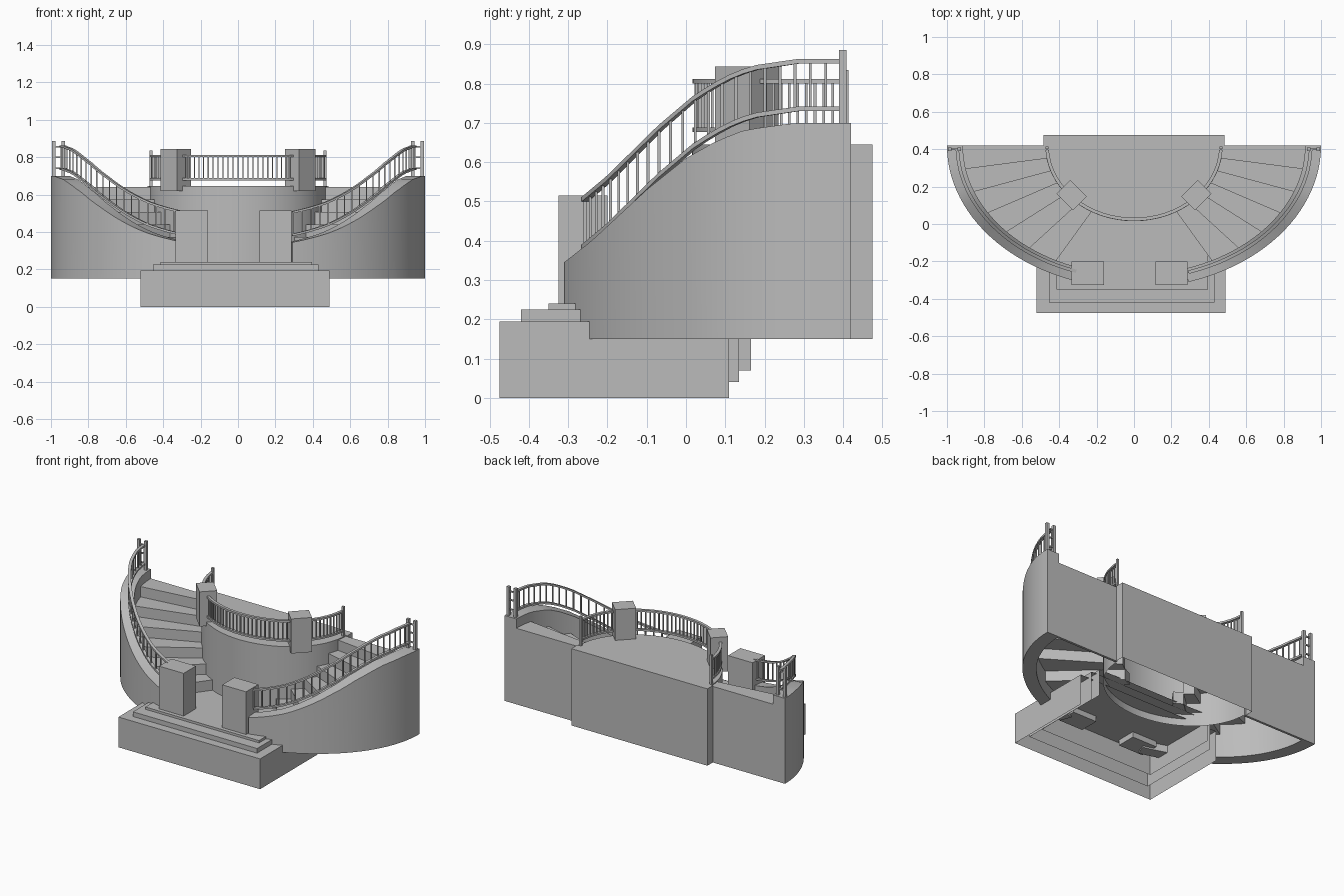
import bpy, bmesh
from math import sin, cos, pi, radians
from mathutils import Matrix, Vector

cube = bpy.data.objects.get("Cube")
if cube:
    bpy.data.objects.remove(cube)

GREY = (0.5, 0.5, 0.5, 1)
stone = bpy.data.materials.new("stone_grey")
stone.use_nodes = True
stone.diffuse_color = GREY
stone.node_tree.nodes["Principled BSDF"].inputs["Base Color"].default_value = GREY

BACK = 0.42            # y of the line where the curved parts end
DRUM_TOP = 0.645
WALL_LOW = 0.15
made = []


def finish(name, bm):
    bmesh.ops.recalc_face_normals(bm, faces=bm.faces)
    mesh = bpy.data.meshes.new(name)
    bm.to_mesh(mesh)
    bm.free()
    mesh.materials.append(stone)
    ob = bpy.data.objects.new(name, mesh)
    bpy.context.collection.objects.link(ob)
    made.append(ob)
    return ob


def add_box(bm, lo, hi, turn=0):
    lo, hi = Vector(lo), Vector(hi)
    m = (Matrix.Translation((lo + hi) / 2) @ Matrix.Rotation(turn, 4, 'Z')
         @ Matrix.Diagonal((*(hi - lo), 1)))
    return bmesh.ops.create_cube(bm, size=1, matrix=m)


def box(name, lo, hi, turn=0):
    bm = bmesh.new()
    add_box(bm, lo, hi, turn)
    return finish(name, bm)


def add_loft(bm, sections):
    """Skin a row of equal cross-sections and cap both ends."""
    rows = [[bm.verts.new(p) for p in s] for s in sections]
    n = len(rows[0])
    for a, b in zip(rows, rows[1:]):
        for i in range(n):
            j = (i + 1) % n
            bm.faces.new((a[i], a[j], b[j], b[i]))
    bm.faces.new(rows[0])
    bm.faces.new(rows[-1][::-1])


def ellipse(a, b, t, side=1):
    return side * a * sin(t), BACK - b * cos(t)


def band(a0, b0, a1, b1, t, side, low, high):
    """Rectangular cross-section between two ellipses at angle t."""
    p, q = ellipse(a0, b0, t, side), ellipse(a1, b1, t, side)
    return [(*p, low), (*q, low), (*q, high), (*p, high)]


def spread(a, b, n):
    return [a + (b - a) * i / n for i in range(n + 1)]


# Slope of the outer wall: height by depth
SLOPE = [(-0.31, 0.345), (-0.24, 0.40), (-0.1, 0.53), (0, 0.61), (0.08, 0.655),
         (0.15, 0.682), (0.28, 0.70), (0.43, 0.70)]


def wall_top(t):
    y = BACK - 0.763 * cos(t)
    for (y0, z0), (y1, z1) in zip(SLOPE, SLOPE[1:]):
        if y <= y1:
            return z0 + (z1 - z0) * (y - y0) / (y1 - y0)
    return SLOPE[-1][1]


def railing(name, a, b, angles, side, lows, highs, posts):
    """Two rails following an ellipse, joined by thin balusters."""
    bm = bmesh.new()
    w = 0.009
    for height in (lows, highs):
        add_loft(bm, [band(a + w, b + w, a - w, b - w, t, side,
                           height(t) - 0.006, height(t) + 0.006) for t in angles])
    r = 0.0035
    for t in spread(angles[0], angles[-1], posts):
        x, y = ellipse(a, b, t, side)
        add_box(bm, (x - r, y - r, lows(t)), (x + r, y + r, highs(t)))
    return finish(name, bm)


# Stepped base: nested shells open at the bottom and back
for name, lo, hi in (
        ("base_plinth", (-0.52, -0.475, 0), (0.49, 0.11, 0.195)),
        ("base_step_lower", (-0.455, -0.42, 0.04), (0.43, 0.135, 0.225)),
        ("base_step_upper", (-0.415, -0.35, 0.07), (0.395, 0.165, 0.24))):
    bm = bmesh.new()
    add_box(bm, lo, hi)
    bm.normal_update()
    bmesh.ops.delete(bm, geom=[f for f in bm.faces if f.normal.z < -0.5 or f.normal.y > 0.5],
                     context='FACES')
    finish(name, bm)

# Entrance pillars
box("entrance_pillar_right", (-0.335, -0.325, 0.16), (-0.16, -0.2, 0.515))
box("entrance_pillar_left", (0.115, -0.325, 0.16), (0.285, -0.2, 0.515))

# Balcony drum: rounded front, straight back, open below
bm = bmesh.new()
outline = [(-0.485, 0.475), (-0.485, BACK)]
outline += [ellipse(0.475, 0.405, t) for t in spread(-pi / 2, pi / 2, 32)]
outline += [(0.485, BACK), (0.485, 0.475)]
low = [bm.verts.new((x, y, WALL_LOW)) for x, y in outline]
top = [bm.verts.new((x, y, DRUM_TOP)) for x, y in outline]
for i in range(len(outline)):
    j = (i + 1) % len(outline)
    bm.faces.new((low[i], low[j], top[j], top[i]))
bm.faces.new(top)
finish("balcony_drum", bm)

# Balcony railing with end posts
railing("balcony_railing", 0.465, 0.395, spread(-pi / 2 + 0.06, pi / 2 - 0.06, 32), 1,
        lambda t: 0.682, lambda t: 0.806, 52)

START = radians(17)
STEPS = 6
for side, word in ((1, "left"), (-1, "right")):
    # Curved outer wall
    bm = bmesh.new()
    add_loft(bm, [band(1, 0.763, 0.915, 0.69, t, side, WALL_LOW, wall_top(t))
                  for t in spread(START, pi / 2, 24)])
    finish("outer_wall_" + word, bm)

    # Wedge treads rising to the landing
    bm = bmesh.new()
    angles = spread(radians(27), pi / 2, STEPS)
    for i, (t0, t1) in enumerate(zip(angles, angles[1:])):
        z = 0.24 + (i + 1) * 0.4 / STEPS
        add_loft(bm, [band(0.93, 0.70, 0.36, 0.3, t, side, z - 0.075, z)
                      for t in spread(t0, t1, 3)])
    finish("stair_treads_" + word, bm)

    # Back panel under the landing
    x0, x1 = sorted((side * 0.48, side * 0.93))
    box("back_panel_" + word, (x0, BACK - 0.015, WALL_LOW), (x1, BACK, 0.64))

    # Stair railing
    railing("stair_railing_" + word, 0.945, 0.712, spread(radians(18), radians(88), 24), side,
            lambda t: wall_top(t) + 0.036, lambda t: wall_top(t) + 0.157, 22)

    # Railing end: two posts with rungs
    bm = bmesh.new()
    for x in (0.935, 0.985):
        add_box(bm, (side * x - 0.009, 0.39, 0.64), (side * x + 0.009, 0.408, 0.885))
    for z in (0.74, 0.8, 0.855):
        add_box(bm, (side * 0.96 - 0.025, 0.395, z - 0.004),
                (side * 0.96 + 0.025, 0.403, z + 0.004))
    finish("railing_end_" + word, bm)

    # Balcony pillar, turned to follow the drum
    box("balcony_pillar_" + word, (side * 0.333 - 0.062, 0.103, 0.62),
        (side * 0.333 + 0.062, 0.207, 0.843), side * radians(45))

    # Balcony end post
    box("balcony_post_" + word, (side * 0.465 - 0.007, 0.4, DRUM_TOP - 0.02),
        (side * 0.465 + 0.007, 0.414, 0.835))

# Smooth the curves, keep the corners sharp
bpy.ops.object.select_all(action='DESELECT')
for ob in made:
    ob.select_set(True)
bpy.context.view_layer.objects.active = made[0]
bpy.ops.object.shade_smooth_by_angle(angle=radians(30))
